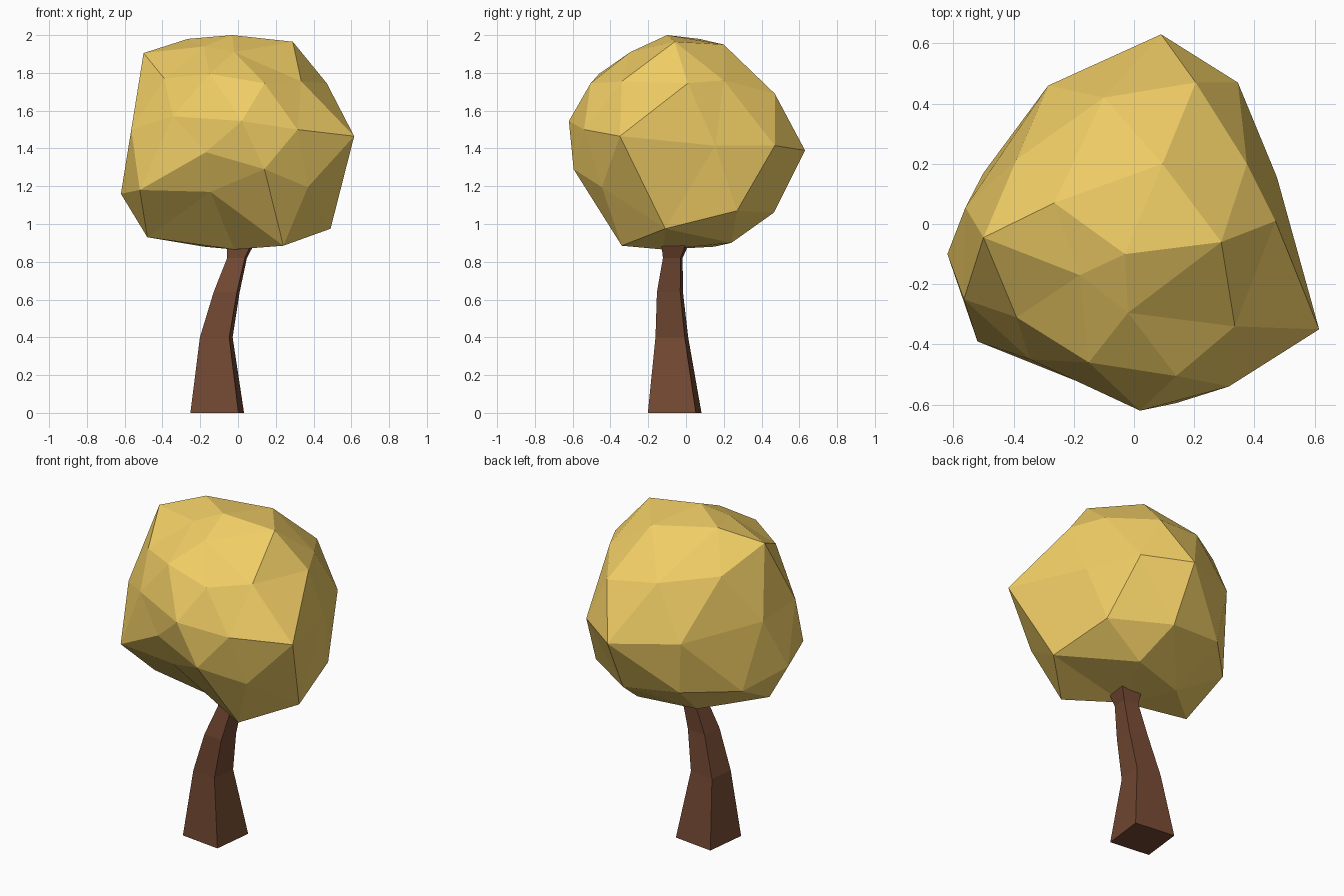
import bpy, bmesh, math
from mathutils import Vector


def material(name, rgb):
    m = bpy.data.materials.new(name)
    m.diffuse_color = (*rgb, 1)
    return m


def finish(bm, name, mat):
    bmesh.ops.recalc_face_normals(bm, faces=bm.faces)
    me = bpy.data.meshes.new(name)
    bm.to_mesh(me)
    bm.free()
    me.materials.append(mat)
    ob = bpy.data.objects.new(name, me)
    bpy.context.collection.objects.link(ob)
    return ob


# Trunk: twisted square section lofted along a bent path (x, y, z, half side)
rings = [(-.11, -.06, 0, .128), (-.115, -.075, .4, .078), (-.06, -.085, .64, .062),
         (-.005, -.07, .82, .047), (.01, -.06, .88, .062), (.02, -.06, .98, .06)]
bm = bmesh.new()
loops = []
for x, y, z, h in rings:
    loop = []
    for i in range(4):
        a = math.radians(45 - 6.7 + 90 * i)
        r = h * math.sqrt(2)
        loop.append(bm.verts.new((x + r * math.cos(a), y + r * math.sin(a), z)))
    loops.append(loop)
for lo, hi in zip(loops, loops[1:]):
    for i in range(4):
        j = (i + 1) % 4
        bm.faces.new((lo[i], lo[j], hi[j], hi[i]))
bm.faces.new(loops[0][::-1])
bm.faces.new(loops[-1])
finish(bm, "trunk", material("bark", (.17, .065, .032)))

# Canopy: irregular faceted ball, corner points grouped by region
points = [
    # crown
    (-.03, -.10, 2.0), (.29, -.06, 1.965), (-.5, -.045, 1.905), (-.265, .07, 1.98),
    (-.18, -.17, 1.94), (-.02, -.295, 1.91), (.095, .2, 1.95),
    # upper band
    (.47, .01, 1.745), (-.39, -.31, 1.77), (-.15, -.46, 1.795), (.14, -.505, 1.745),
    (.335, -.34, 1.755), (.205, .47, 1.69), (.375, .2, 1.76), (-.1, .42, 1.73),
    (-.39, .215, 1.77),
    # middle band
    (.615, -.35, 1.465), (.315, -.54, 1.5), (.02, -.62, 1.545), (-.345, -.45, 1.57),
    (-.565, -.25, 1.5), (-.56, .055, 1.48), (.09, .63, 1.39), (.345, .47, 1.415),
    (.475, .155, 1.415), (-.285, .46, 1.42), (-.17, -.53, 1.38), (.14, -.595, 1.29),
    # lower band
    (-.62, -.10, 1.16), (-.52, -.39, 1.18), (-.145, -.42, 1.17), (.37, -.445, 1.195),
    (.42, .27, 1.07), (.1, .465, 1.06), (-.25, .42, 1.1), (-.5, .17, 1.08),
    # underside
    (.49, -.11, .975), (.24, -.34, .885), (-.02, -.12, .865), (-.48, -.12, .93),
    (.16, .24, .90), (-.18, .15, .88),
]
# hull the directions on a unit sphere, then move every corner to its real place
centre = Vector((-.02, -.05, 1.42))
bm = bmesh.new()
real = {}
for p in points:
    d = Vector(p) - centre
    v = bm.verts.new(d.normalized())
    real[v] = Vector(p)
bmesh.ops.convex_hull(bm, input=bm.verts[:])
bmesh.ops.triangulate(bm, faces=bm.faces[:])
for v in bm.verts:
    v.co = real[v]
finish(bm, "canopy", material("golden_leaves", (.87, .61, .13)))
